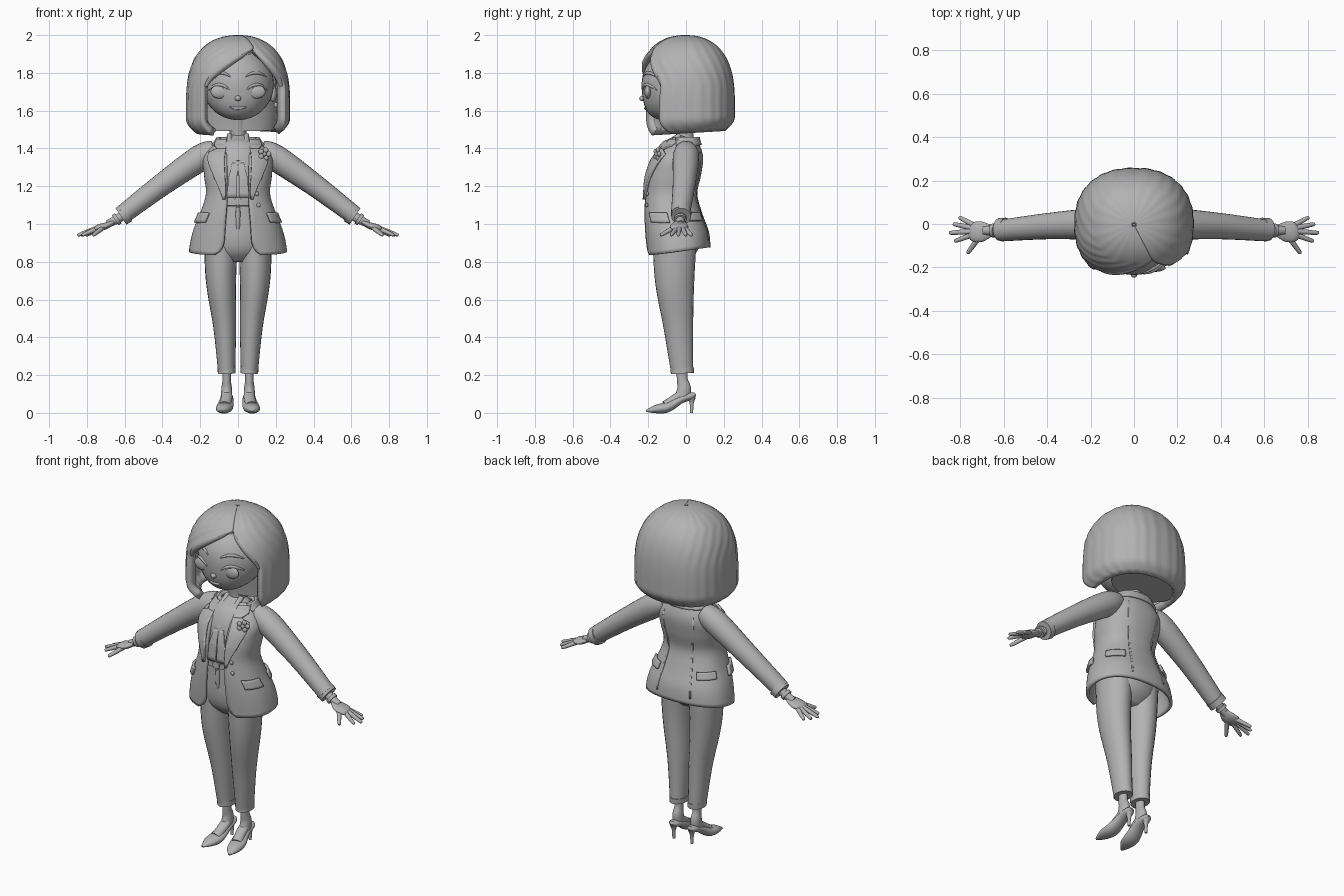
import bpy
import math
from mathutils import Vector

if "Cube" in bpy.data.objects:
    bpy.data.objects.remove(bpy.data.objects["Cube"])

GREY = (.45, .45, .45, 1)
UP, BACK = Vector((0, 0, 1)), Vector((0, 1, 0))
clay = bpy.data.materials.new("clay grey")
clay.use_nodes = True
clay.diffuse_color = GREY
clay.node_tree.nodes["Principled BSDF"].inputs["Base Color"].default_value = GREY


# ---------- helpers ----------
def make(name, verts, faces, mirror=False, thick=0):
    mesh = bpy.data.meshes.new(name)
    mesh.from_pydata([tuple(v) for v in verts], [], faces)
    mesh.materials.append(clay)
    part = bpy.data.objects.new(name, mesh)
    bpy.context.collection.objects.link(part)
    if thick:
        solid = part.modifiers.new("thickness", "SOLIDIFY")
        solid.thickness = thick
        solid.offset = -1
    if mirror:
        pair = part.modifiers.new("mirror", "MIRROR")
        pair.use_mirror_merge = False
    bpy.ops.object.select_all(action="DESELECT")
    part.select_set(True)
    bpy.context.view_layer.objects.active = part
    bpy.ops.object.shade_smooth_by_angle(angle=math.radians(50))


def clamp(value):
    return max(0, min(1, value))


def spread(start, end, count):
    return [start + (end - start) * k / (count - 1) for k in range(count)]


def spline(rows, u):
    """Smooth interpolation through rows of numbers, u counted in rows."""
    last = len(rows) - 1
    i = max(0, min(int(u), last - 1))
    t = u - i
    before, start, end, after = (rows[max(0, min(last, k))] for k in range(i - 1, i + 3))
    return [q + t / 2 * (r - p + t * (2 * p - 5 * q + 4 * r - s + t * (3 * (q - r) + s - p)))
            for p, q, r, s in zip(before, start, end, after)]


def grid_faces(rows, cols, wrap=False):
    span = cols if wrap else cols - 1
    return [(i * cols + j, i * cols + (j + 1) % cols,
             (i + 1) * cols + (j + 1) % cols, (i + 1) * cols + j)
            for i in range(rows - 1) for j in range(span)]


def closed_faces(rows, cols):
    bottom = tuple(reversed(range(cols)))
    top = tuple(range((rows - 1) * cols, rows * cols))
    return grid_faces(rows, cols, True) + [bottom, top]


def tube(name, path, flat=1, ref=BACK, sides=24, steps=4, mirror=False):
    """Sweep an ellipse along (x, y, z, radius); flat scales the radius along ref."""
    count = (len(path) - 1) * steps + 1
    rings = [spline(path, k / steps) for k in range(count)]
    mids = [Vector(ring[:3]) for ring in rings]
    verts = []
    for k, ring in enumerate(rings):
        along = (mids[min(k + 1, count - 1)] - mids[max(k - 1, 0)]).normalized()
        v = (ref - along * along.dot(ref)).normalized()
        u = v.cross(along)
        for j in range(sides):
            a = math.tau * j / sides
            verts.append(mids[k] + (u * math.cos(a) + v * math.sin(a) * flat) * ring[3])
    make(name, verts, closed_faces(count, sides), mirror)


def ball(name, centre, radii, mirror=False, warp=None):
    rows, cols = 25, 32
    verts = []
    for p in spread(-math.pi / 2 + .01, math.pi / 2 - .01, rows):
        for j in range(cols):
            a = math.tau * j / cols
            way = (math.cos(p) * math.cos(a), math.cos(p) * math.sin(a), math.sin(p))
            v = Vector([c + r * w for c, r, w in zip(centre, radii, way)])
            verts.append(warp(v) if warp else v)
    make(name, verts, closed_faces(rows, cols), mirror)


class Shell:
    """Wrap-around form; profile(z) gives half width, centre y, depth, right and left edge x."""

    def __init__(self, profile, tilt, tilt_top):
        self.profile, self.tilt, self.tilt_top = profile, tilt, tilt_top
        self.power = 2.3

    def edge_angle(self, z, side):
        shape = self.profile(z)
        ratio = min(.999, abs(shape[side]) / shape[0])
        return math.copysign(math.asin(ratio ** (self.power / 2)), shape[side])

    def point(self, z, angle, out=0):
        width, centre, depth = self.profile(z)[:3]
        s, c = (math.copysign(abs(w) ** (2 / self.power), w) for w in (math.sin(angle), math.cos(angle)))
        y = centre - c * (depth + out)
        return Vector((s * (width + out), y, z + self.tilt * y * clamp((self.tilt_top - z) * 8)))

    def build(self, name, heights, cols, thick, strands=0):
        verts = []
        for z in heights:
            turn = spread(self.edge_angle(z, 4), math.tau + self.edge_angle(z, 3), cols)
            verts += [self.point(z, a, strands * math.sin(j * 1.3)) for j, a in enumerate(turn)]
        make(name, verts, grid_faces(len(heights), cols), thick=thick)

    def patch(self, name, spans, out=.014, thick=.014, mirror=True):
        """Cloth piece lying on the shell; spans are (z, start degree, end degree)."""
        verts, cols, rows = [], 12, 0
        for low, high in zip(spans, spans[1:]):
            for f in spread(0, 1, 5):
                z, start, end = (p + (q - p) * f for p, q in zip(low, high))
                verts += [self.point(z, math.radians(a), out) for a in spread(start, end, cols)]
                rows += 1
        make(name, verts, grid_faces(rows, cols), mirror, thick)


# ---------- head and face ----------
HEAD, SIZE = Vector((0, -.05, 1.74)), Vector((.19, .185, .19))


def jaw(v):
    v.y -= .06 * max(0, (HEAD.z - v.z) / SIZE.z) ** 2
    return v


def face(x, z):
    rest = max(0, 1 - (x / SIZE.x) ** 2 - ((z - HEAD.z) / SIZE.z) ** 2)
    return jaw(Vector((x, HEAD.y - SIZE.y * math.sqrt(rest), z)))


def face_arc(name, x, z, half, rise, radius):
    path = []
    for s in spread(-1, 1, 7):
        bow = 1 - s * s
        path.append((*face(x + half * s, z + rise * bow), radius * (.3 + .7 * bow)))
    tube(name, path, ref=UP, sides=10, mirror=x > 0)


ball("head", HEAD, SIZE, warp=jaw)
ball("nose", face(0, 1.665), (.016, .018, .015))
ball("eyes", face(.095, 1.7) + BACK * .006, (.05, .018, .036), mirror=True)
ball("ears", (.185, -.04, 1.69), (.02, .03, .045), mirror=True)
ball("earrings", (.2, -.06, 1.63), (.01, .01, .014), mirror=True)
face_arc("upper_lashes", .1, 1.71, .055, .027, .009)
face_arc("brows", .095, 1.78, .055, .02, .009)
face_arc("lips", 0, 1.62, .045, -.008, .008)
tube("neck", [(0, 0, 1.4, .05), (0, -.01, 1.5, .045), (0, -.03, 1.62, .05)])


# ---------- bobbed hair with a side part ----------
def hair_shape(z):
    dome = (1 - clamp((z - 1.6) / .4) ** 3) ** .45
    tuck = 1 - .2 * clamp((1.56 - z) / .08) ** 2
    width = max(.006, .275 * dome * tuck)
    part = min(.085, .45 * width)
    opening = math.sin(math.pi / 2 * clamp((1.93 - z) / .22)) * tuck
    return width, -.003, width * .95, part - .27 * opening, part + .16 * opening


hair = Shell(hair_shape, .06, 1.62)
hair.build("bob_hair", [1.48 + .52 * math.sin(a) for a in spread(0, math.pi / 2, 44)], 96, .045, .0015)
tube("hair_underside", [(0, .08, 1.5, .2), (0, .07, 1.6, .21), (0, .03, 1.75, .2)], flat=.65)

# rolled strands along the opening
for name, side in (("swept_fringe", 3), ("side_lock", 4)):
    lock = [(*hair.point(z, hair.edge_angle(z, side), -.018), .006 + .016 * math.sin((1.94 - z) * 14))
            for z in spread(1.94, 1.73, 7)]
    tube(name, lock, sides=14)

# ---------- jacket: half width, centre y and depth at even heights ----------
HEM, TOP = .86, 1.46
CUT = [(.26, -.04, .17), (.24, -.05, .17), (.2, -.07, .155), (.17, -.08, .14),
       (.18, -.065, .145), (.18, -.04, .13), (.1, -.01, .07)]


def jacket_shape(z):
    gap = .06 + .015 * clamp((1.1 - z) * 5) + .05 * clamp((.94 - z) / .08) ** 3
    return *spline(CUT, (z - HEM) / (TOP - HEM) * (len(CUT) - 1)), -gap, gap


jacket = Shell(jacket_shape, .13, 1)
jacket.build("jacket_body", spread(HEM, TOP, 32), 64, .018)
jacket.patch("lapels", [(1.13, 18, 22), (1.25, 18, 39), (1.38, 19, 58), (1.4, 20, 40)])
jacket.patch("collar_points", [(1.4, 20, 38), (1.42, 22, 60), (1.45, 28, 75)])
jacket.patch("collar_back", [(1.42, 75, 285), (TOP, 60, 300)], mirror=False)
jacket.patch("front_pocket_flaps", [(1.01, 47, 84), (1.06, 45, 82)])
jacket.patch("back_pocket_flaps", [(1.02, 112, 148), (1.06, 112, 148)])
jacket.patch("back_seams", [(.9, 157, 159), (1.15, 155, 158), (1.38, 148, 151)], .003, .005)
for z in (1.1, 1.16):
    ball("jacket_button", jacket.point(z, math.radians(32), .004), (.011, .007, .011))

# flower brooch
pin = jacket.point(1.37, math.radians(42), .024)
ball("brooch_centre", pin, (.012, .014, .012))
for k in range(5):
    a = math.tau * k / 5
    ball("brooch_petal", pin + Vector((math.cos(a), math.cos(a) / 2, math.sin(a))) * .022, (.014, .01, .014))

# ---------- blouse and belt ----------
tube("blouse", [(0, -.08, 1.1, .15), (0, -.08, 1.2, .15), (0, -.06, 1.32, .15),
                (0, -.02, 1.4, .13), (0, 0, TOP, .06)], flat=.78, sides=32)
tube("blouse_neckline", [(.045, -.03, 1.47, .014), (.04, -.1, 1.42, .016), (0, -.17, 1.33, .012)],
     sides=12, mirror=True)
jacket.patch("blouse_drape", [(1.14, 1, 19), (1.24, 1, 15), (1.33, 0, 7)], -.01, .012)
tube("belt", [(0, -.08, 1.1, .15), (0, -.08, 1.13, .15)], flat=.83, sides=32, steps=1)
tube("belt_buckle", [(0, -.21, 1.12, .022), (0, -.19, 1.12, .022)], ref=UP, sides=16, steps=1)

# ---------- sleeves and hands ----------
tube("sleeves", [(.12, 0, 1.39, .055), (.2, 0, 1.35, .07), (.4, -.01, 1.21, .06), (.61, -.03, 1.05, .05)],
     mirror=True)
tube("cuffs", [(.59, -.025, 1.06, .054), (.62, -.025, 1.04, .052)], steps=1, mirror=True)
tube("wrists", [(.6, -.025, 1.05, .026), (.65, -.03, 1.02, .023), (.69, -.03, 1, .02)], mirror=True)
tube("bracelets", [(.635, -.03, 1.03, .032), (.65, -.03, 1.02, .032)], steps=1, mirror=True)
tube("palms", [(.66, -.03, 1.01, .011), (.7, -.035, .99, .018), (.74, -.035, .98, .017),
               (.76, -.03, .97, .008)], flat=2.6, mirror=True)
for k, name in enumerate(("little_fingers", "ring_fingers", "middle_fingers", "index_fingers", "thumbs")):
    fan = math.radians(28 - 16 * k - 18 * (name == "thumbs"))
    reach = .16 - .015 * abs(k - 2)
    finger = []
    for f, radius in ((.25, .013), (.6, .012), (.95, .009), (1, .004)):
        finger.append((.69 + reach * f * math.cos(fan), -.03 + reach * f * math.sin(fan),
                       1 - .06 * f, radius))
    tube(name, finger, sides=12, mirror=True)

# ---------- trousers ----------
tube("trouser_hips", [(0, -.06, .8, .09), (0, -.06, .86, .16), (0, -.06, .96, .18), (0, -.08, 1.11, .15)],
     flat=.75, sides=32)
tube("trouser_legs", [(.06, -.02, .21, .045), (.07, -.04, .45, .06), (.09, -.06, .7, .08),
                      (.09, -.06, .93, .09)], flat=1.3, steps=6, mirror=True)
tube("trouser_hems", [(.06, -.02, .21, .047), (.06, -.02, .24, .048)], flat=1.3, steps=1, mirror=True)
tube("fly_front", [(0, -.17, .93, .01), (0, -.19, 1, .012), (0, -.19, 1.09, .012)], sides=12)

# ---------- feet and heeled shoes ----------
tube("ankles", [(.06, -.02, .26, .024), (.06, -.02, .18, .022), (.06, -.01, .13, .028), (.06, -.02, .08, .03)],
     flat=1.3, mirror=True)
tube("insteps", [(.06, 0, .12, .026), (.06, -.05, .08, .03), (.07, -.11, .04, .03)], ref=UP, flat=.8, mirror=True)
tube("shoes", [(.06, .05, .1, .015), (.06, .03, .09, .03), (.06, -.03, .07, .036), (.07, -.1, .03, .045),
               (.08, -.16, .02, .036), (.09, -.21, .01, .008)], ref=UP, flat=.62, mirror=True)
tube("heels", [(.06, .03, .08, .022), (.06, .03, .05, .011), (.06, .03, 0, .008)], sides=14, mirror=True)
